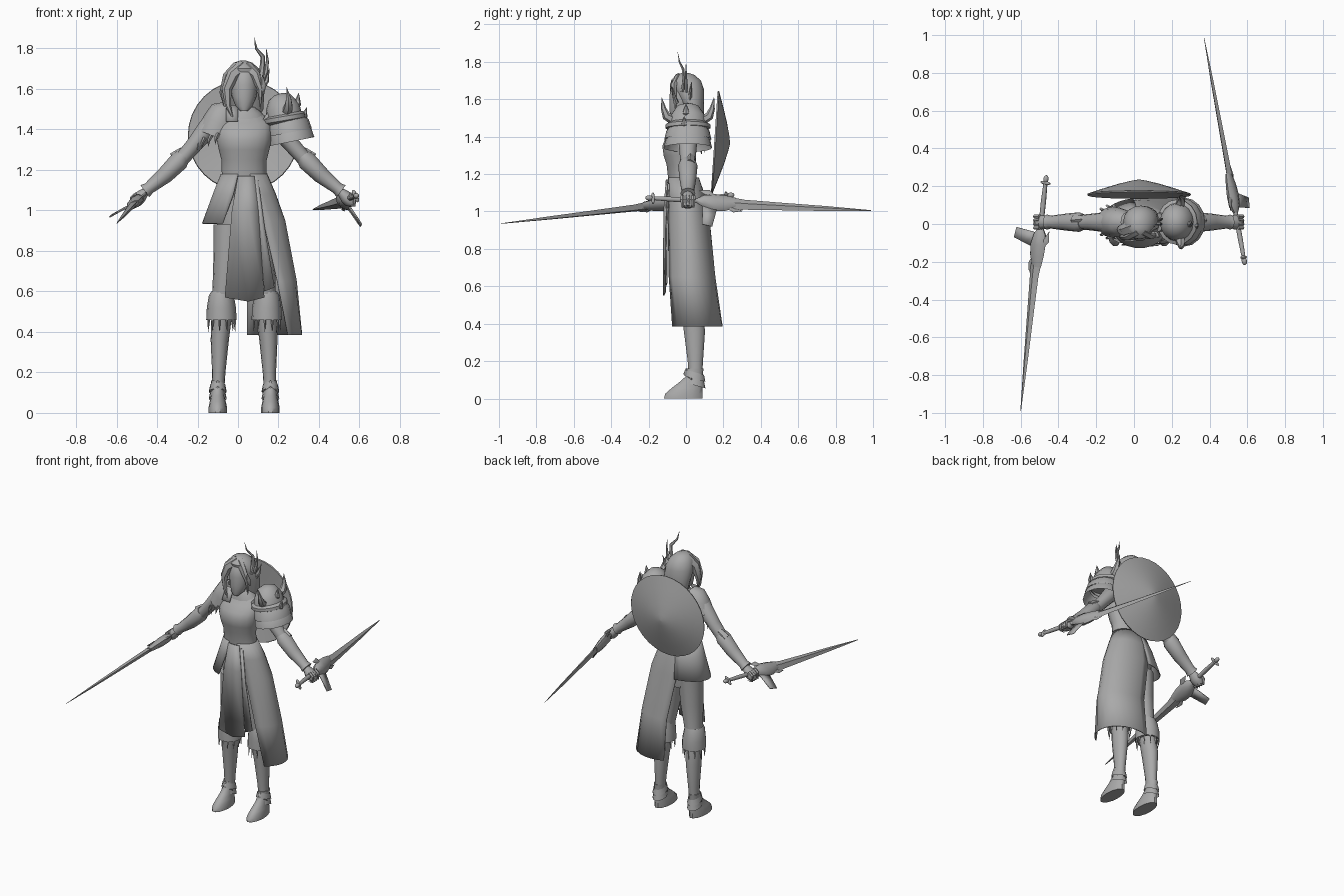
import bpy, bmesh, math
from mathutils import Vector, Matrix

default_cube = bpy.data.objects.get("Cube")
if default_cube:
    bpy.data.objects.remove(default_cube, do_unlink=True)

# One plain clay material for everything
clay = bpy.data.materials.new("clay_grey")
clay.use_nodes = True
clay_colour = (.4, .4, .4, 1)
clay.diffuse_color = clay_colour
clay.node_tree.nodes["Principled BSDF"].inputs["Base Color"].default_value = clay_colour
built_parts = []
BODY_X = .03
FRONT_BACK = Vector((0, 1, 0))
UPWARD = Vector((0, 0, 1))


def finish(name, bm, matrix=None):
    """Turn a bmesh into a named object."""
    bmesh.ops.recalc_face_normals(bm, faces=bm.faces)
    mesh = bpy.data.meshes.new(name)
    bm.to_mesh(mesh)
    bm.free()
    mesh.materials.append(clay)
    part = bpy.data.objects.new(name, mesh)
    bpy.context.collection.objects.link(part)
    if matrix:
        mesh.transform(matrix)
    built_parts.append(part)
    return part


def bridge(bm, rows, closed):
    """Quads between successive rows of vertices."""
    for lower, upper in zip(rows, rows[1:]):
        count = len(lower)
        for i in range(count if closed else count - 1):
            j = (i + 1) % count
            bm.faces.new((lower[i], lower[j], upper[j], upper[i]))


def loft(name, sections, sides=12, axis=None, up=FRONT_BACK, cap=True, matrix=None):
    """Skin ellipses given as (x, y, z, side radius, up radius)."""
    bm = bmesh.new()
    centres = [Vector(s[:3]) for s in sections]
    rings = []
    for i, section in enumerate(sections):
        before, after = centres[max(i - 1, 0)], centres[min(i + 1, len(centres) - 1)]
        along = axis or (after - before).normalized()
        side = up.cross(along).normalized()
        rise = along.cross(side)
        angles = [math.tau * k / sides for k in range(sides)]
        rings.append([bm.verts.new(centres[i] + side * section[3] * math.cos(a)
                                   + rise * section[4] * math.sin(a)) for a in angles])
    bridge(bm, rings, True)
    if cap:
        bm.faces.new(rings[0])
        bm.faces.new(rings[-1])
    return finish(name, bm, matrix)


def upright(name, sections, sides=14, cap=True):
    return loft(name, sections, sides, axis=UPWARD, cap=cap)


def spike(name, points, width, depth=None, sides=6, matrix=None, up=FRONT_BACK):
    """Curved horn or lock that tapers to a point."""
    last = len(points) - 1
    taper = [max(1 - (i / last) ** 2, .03) for i in range(last + 1)]
    sections = [(*p, width * t, (depth or width) * t) for p, t in zip(points, taper)]
    return loft(name, sections, sides, up=up, matrix=matrix)


def thicken(part, amount):
    modifier = part.modifiers.new("thickness", "SOLIDIFY")
    modifier.thickness = amount
    modifier.offset = 0
    return part


def drape(name, rows, steps=12):
    """Cloth around the body: rows of (z, x, y, rx, ry, start degree, end degree)."""
    bm = bmesh.new()
    grid = []
    for z, x, y, rx, ry, start, end in rows:
        angles = [math.radians(start + (end - start) * i / steps) for i in range(steps + 1)]
        grid.append([bm.verts.new((x + rx * math.cos(a), y + ry * math.sin(a), z)) for a in angles])
    bridge(bm, grid, False)
    return thicken(finish(name, bm), .006)


def sheet(name, rows, matrix=None, thickness=.006):
    """Thin plate from rows of points."""
    bm = bmesh.new()
    bridge(bm, [[bm.verts.new(p) for p in row] for row in rows], False)
    return thicken(finish(name, bm, matrix), thickness)


def ball(name, centre, scale, matrix):
    bm = bmesh.new()
    place = Matrix.Translation(centre) @ Matrix.Diagonal((*scale, 1))
    bmesh.ops.create_uvsphere(bm, u_segments=14, v_segments=9, radius=1, matrix=place)
    return finish(name, bm, matrix)


# Torso, from hips to neck
upright("torso", [
    (BODY_X, .01, .86, .12, .08), (BODY_X, .01, .98, .145, .095), (BODY_X, .0, 1.08, .125, .085),
    (BODY_X, -.02, 1.18, .11, .077), (BODY_X, -.025, 1.25, .112, .08),
    (BODY_X, -.033, 1.3, .125, .088), (BODY_X, -.036, 1.35, .135, .092), (BODY_X, -.028, 1.39, .135, .084),
    (BODY_X, -.01, 1.43, .135, .068), (BODY_X, .01, 1.47, .10, .05),
    (BODY_X, .01, 1.5, .045, .04), (BODY_X, .0, 1.56, .038, .038)], 18)
upright("collar", [(BODY_X, .01, 1.44, .115, .07), (BODY_X, .01, 1.48, .09, .062),
                   (BODY_X, .01, 1.51, .055, .05)], cap=False)
sheet("chest_strap", [[(-.06, -.085, 1.44), (.0, -.09, 1.44)], [(-.06, -.04, 1.52), (.0, -.045, 1.52)]])

# Legs, cuffs and boots
for side, label in ((-1, "right"), (1, "left")):
    x = BODY_X + side * .13
    knee = BODY_X + side * .112
    upright(label + "_leg", [
        (x, .05, .08, .03, .035), (x - side * .005, .05, .2, .033, .042), (x - side * .01, .045, .36, .045, .058),
        (knee, .035, .46, .05, .058), (knee - side * .01, .02, .58, .055, .062),
        (knee - side * .03, .01, .75, .07, .078), (knee - side * .04, .01, .93, .08, .085)])
    upright(label + "_boot", [
        (x, -.015, 0, .046, .105), (x, -.012, .025, .046, .102), (x, .005, .055, .04, .085),
        (x, .025, .085, .033, .065), (x, .045, .12, .032, .045), (x, .05, .16, .034, .045)])
    for height in (.07, .105):
        loft(label + "_ankle_band", [(x, .048, height, .044, .058), (x, .048, height + .035, .037, .05)],
             axis=Vector((0, .28, 1)).normalized(), cap=False)
    sheet(label + "_ankle_point", [[(x - .04, .03, .1), (x, -.012, .13), (x + .04, .03, .1)],
                                   [(x - .035, .03, .125), (x, .002, .16), (x + .035, .03, .125)]])
    upright(label + "_knee_cuff", [
        (knee - side * .005, .025, .6, .055, .064), (knee, .025, .58, .062, .07), (knee, .03, .52, .072, .078),
        (knee, .03, .46, .075, .078), (knee, .03, .465, .05, .058)], cap=False)
    for i in range(11):
        turn = math.tau * i / 11
        c, s = math.cos(turn), math.sin(turn)
        spike(label + "_knee_fringe", [(knee + .064 * c, .03 + .066 * s, .48),
              (knee + .066 * c, .03 + .07 * s, .44), (knee + .068 * c, .03 + .072 * s, .4)], .007, sides=4)

# Skirt layers
drape("long_side_skirt", [
    (1.18, BODY_X, -.015, .112, .082, -75, 110), (1.08, .035, 0, .15, .1, -70, 110),
    (.95, .05, .01, .182, .115, -66, 110), (.65, .11, .025, .178, .13, -62, 112),
    (.385, .135, .045, .18, .148, -52, 120)])
drape("short_back_skirt", [
    (1.18, BODY_X, -.015, .112, .082, 98, 255), (1.08, BODY_X, 0, .152, .102, 98, 250),
    (.935, .025, .01, .2, .124, 98, 240)], 14)
sheet("front_tabard", [
    [(.0, -.1, 1.17), (.05, -.105, 1.17), (.08, -.1, 1.17)],
    [(-.03, -.105, 1.0), (.05, -.118, 1.0), (.1, -.107, 1.0)],
    [(-.065, -.11, .57), (.05, -.12, .55), (.13, -.112, .57)]])
sheet("tabard_side_panel", [[(.08, -.095, 1.15), (.1, -.09, 1.15)], [(.1, -.104, .95), (.13, -.103, .93)],
                           [(.13, -.108, .6), (.18, -.102, .62)]])

# Arms, bracers and hands
for side, shift, label in ((-1, .0, "right"), (1, .05, "left")):
    def reach(x, y, z, *radii):
        return (side * x + shift, y, z, *radii)
    loft(label + "_arm", [reach(.08, .01, 1.46, .045, .05), reach(.14, .01, 1.42, .05, .055),
                          reach(.22, .01, 1.32, .04, .045), reach(.29, .01, 1.24, .036, .038),
                          reach(.4, .01, 1.14, .03, .03), reach(.47, .01, 1.08, .02, .024)])
    loft(label + "_bracer", [reach(.27, .01, 1.27, .036, .042), reach(.29, .01, 1.245, .048, .052),
                             reach(.36, .01, 1.175, .042, .045), reach(.44, .01, 1.11, .03, .034),
                             reach(.46, .01, 1.095, .037, .04)])
    spike(label + "_elbow_guard", [reach(.31, .02, 1.25), reach(.27, .025, 1.285), reach(.22, .03, 1.32)], .04, .03)
    loft(label + "_hand", [reach(.46, .01, 1.09, .022, .028), reach(.485, .01, 1.065, .032, .04),
                           reach(.505, .01, 1.045, .032, .038), reach(.52, .01, 1.025, .016, .026)], 10)
    for finger in range(4):
        y = -.02 + finger * .02
        spike(label + "_finger", [reach(.5, y, 1.08), reach(.525, y, 1.06),
                                  reach(.525, y, 1.025), reach(.49, y, 1.02)], .012)

# Right shoulder cape with hanging fringe
loft("shoulder_cape", [(-.04, .01, 1.5, .045, .05), (-.065, .01, 1.48, .078, .07),
                       (-.09, .01, 1.43, .088, .078), (-.115, .01, 1.365, .09, .082)], cap=False)
for i in range(14):
    turn = math.tau * i / 14
    y, out = .01 + .08 * math.sin(turn), .085 * math.cos(turn)
    x, z = -.115 + out * .92, 1.375 + out * .3
    spike("shoulder_fringe", [(x, y, z), (x - .012, y * 1.1, z - .025), (x - .015, y * 1.15, z - .055)],
          .01, sides=4)

# Left shoulder armour: dome, rolled rim, flared plates and horns
loft("pauldron_dome", [(.2, .01, 1.575, .02, .02), (.205, .01, 1.56, .055, .06), (.22, .01, 1.51, .085, .095),
                       (.23, .01, 1.45, .09, .105)], 16)
loft("pauldron_rim", [(.226, .01, 1.475, .09, .1), (.228, .01, 1.465, .108, .12),
                      (.231, .01, 1.445, .108, .12), (.233, .01, 1.435, .09, .1)], 16, cap=False)
for x, z, spread in ((.24, 1.46, .105), (.25, 1.415, .108)):
    loft("pauldron_plate", [(x, .01, z, spread * .75, spread * .9),
                            (x + .006, .01, z - .03, spread, spread * 1.1),
                            (x + .015, .01, z - .075, spread * 1.06, spread * 1.2)], 16, cap=False)
for side in (-1, 1):
    spike("pauldron_horn", [(.24, .01 + side * .08, 1.49), (.25, .01 + side * .115, 1.51),
                            (.25, .01 + side * .13, 1.55), (.24, .01 + side * .14, 1.61)], .026, up=Vector((1, 0, 0)))
spike("pauldron_outer_horn", [(.26, .0, 1.5), (.295, .0, 1.53), (.3, .0, 1.58)], .025)
spike("pauldron_outer_point", [(.29, .0, 1.45), (.33, -.01, 1.47), (.34, -.01, 1.51)], .022)

# Head and hair
upright("face", [(BODY_X, -.062, 1.49, .018, .018), (BODY_X, -.045, 1.515, .042, .042),
                 (BODY_X, -.025, 1.56, .06, .065), (BODY_X, -.015, 1.62, .068, .075),
                 (BODY_X, -.01, 1.68, .062, .07), (BODY_X, .0, 1.72, .035, .04)])
upright("hair_cap", [(.045, .05, 1.44, .05, .03), (.045, .045, 1.5, .08, .05), (.04, .035, 1.58, .09, .062),
                     (.035, .015, 1.65, .092, .082), (.03, .0, 1.7, .075, .08), (.025, -.005, 1.73, .045, .05),
                     (.025, -.005, 1.74, .015, .02)], 16)
spike("fringe_lock", [(.03, -.04, 1.715), (-.025, -.07, 1.67), (-.055, -.07, 1.6), (-.05, -.07, 1.52),
                      (-.02, -.08, 1.44)], .033, .02)
spike("outer_lock", [(.0, -.01, 1.71), (-.05, -.03, 1.66), (-.075, -.03, 1.58), (-.065, -.035, 1.5)], .03, .04)
spike("left_lock", [(.04, -.04, 1.715), (.085, -.065, 1.67), (.11, -.06, 1.6), (.11, -.05, 1.5)], .028, .02)

# Head plumes
spike("tall_plume", [(.11, -.02, 1.64), (.12, -.01, 1.7), (.122, -.015, 1.76), (.09, -.035, 1.8),
                     (.08, -.045, 1.855)], .015, .01)
spike("mid_plume", [(.12, .0, 1.64), (.14, .0, 1.69), (.145, .0, 1.74), (.14, .0, 1.8)], .013, .01)
spike("low_plume", [(.11, .02, 1.6), (.14, .025, 1.64), (.155, .03, 1.7)], .018, .012)
spike("temple_wing", [(.11, -.05, 1.58), (.125, -.065, 1.62), (.12, -.075, 1.67)], .02, .012)

# Round shield on the back
lean = Vector((0, 1, -.065)).normalized()
def shield_ring(depth, radius):
    centre = Vector((.027, .155, 1.37)) + lean * depth
    return (*centre, radius, radius)
loft("shield", [shield_ring(.03, .01), shield_ring(.012, .15), shield_ring(-.004, .272), shield_ring(.004, .275),
                shield_ring(.029, .2), shield_ring(.057, .11), shield_ring(.074, .04), shield_ring(.08, .006)],
     32, axis=lean, up=Vector((1, 0, 0)))


# Twin swords, made along +y with the broad side across x
def sword(label, hand, tip, wing_direction):
    along = (Vector(tip) - Vector(hand)).normalized()
    across = Vector(wing_direction)
    across = (across - along * across.dot(along)).normalized()
    frame = Matrix((across, along, across.cross(along))).transposed().to_4x4()
    place = Matrix.Translation(hand) @ frame
    length = (Vector(tip) - Vector(hand)).length
    def piece(name, sections, sides):
        loft(label + name, sections, sides, axis=FRONT_BACK, up=UPWARD, matrix=place)
    piece("_grip", [(0, -.22, 0, .01, .01), (0, -.1, 0, .014, .014), (0, .04, 0, .013, .013),
                    (0, .1, 0, .02, .016)], 8)
    ball(label + "_pommel", (0, -.22, 0), (.014, .022, .014), place)
    ball(label + "_pommel_bar", (0, -.2, 0), (.034, .01, .012), place)
    piece("_guard", [(0, .04, 0, .014, .014), (.0, .075, 0, .036, .028), (.005, .13, 0, .05, .028),
                     (.005, .19, 0, .046, .022), (0, .25, 0, .03, .014)], 8)
    piece("_blade", [(0, .1, 0, .03, .016), (.006, .22, 0, .038, .016), (.008, .3, 0, .029, .015),
                     (.006, .5, 0, .022, .012), (.003, .75, 0, .014, .008), (0, length, 0, .002, .001)], 4)
    sheet(label + "_guard_wing", [[(.02, .07, 0), (.03, .15, 0)], [(.08, .065, .01), (.085, .135, .01)],
                                  [(.145, .06, .02), (.155, .115, .02)]], place)
    spike(label + "_guard_hook", [(-.02, .12, 0), (-.05, .1, 0), (-.06, .05, 0)], .025, .01, matrix=place, up=UPWARD)
    spike(label + "_blade_barb", [(.02, .2, 0), (.045, .24, 0), (.045, .29, 0)], .016, .008, matrix=place, up=UPWARD)


sword("right_sword", (-.49, .02, 1.06), (-.6, -.99, .935), (-.75, 0, -.6))
sword("left_sword", (.545, .02, 1.06), (.37, .99, 1.005), (.4, 0, -.9))

# Smooth shading with crisp edges
bpy.ops.object.select_all(action="DESELECT")
for part in built_parts:
    part.select_set(True)
bpy.context.view_layer.objects.active = built_parts[0]
bpy.ops.object.shade_smooth_by_angle(angle=math.radians(45))
